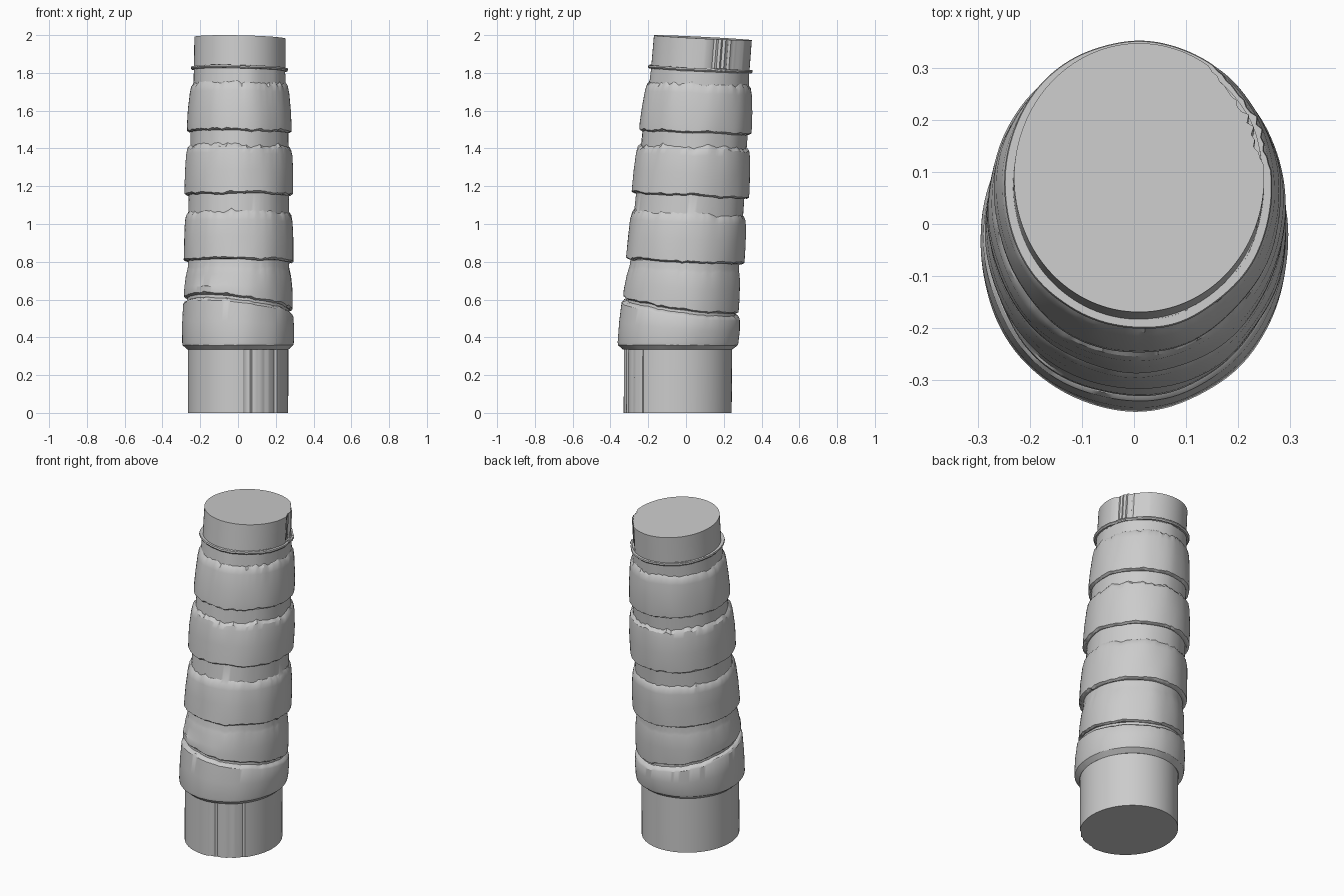
import bpy, bmesh, math
from mathutils import Vector, noise

if "Cube" in bpy.data.objects:
    bpy.data.objects.remove(bpy.data.objects["Cube"], do_unlink=True)

GREY = (0.6, 0.6, 0.6, 1)
grey = bpy.data.materials.new("plain grey")
grey.use_nodes = True
grey.diffuse_color = GREY
grey.node_tree.nodes["Principled BSDF"].inputs["Base Color"].default_value = GREY

SEGMENTS = 128
OVAL = 1.075       # depth of the cross-section relative to its width
BASE_TOP = 0.34


def axis(z):
    """Centre line: upright through the base, then leaning back."""
    rise = max(0, z - BASE_TOP)
    return 0.006 * rise, -0.044 + 0.081 * rise


def wobble(angle, z, frequency):
    return noise.noise(Vector((math.cos(angle) * frequency,
                               math.sin(angle) * frequency, z * 4)))


def loft(name, rings, dents=None, uneven=0.0):
    """Closed skin through rings of (height, radius, tilt_x, tilt_y, raggedness)."""
    bm = bmesh.new()
    loops = []
    for z, radius, tilt_x, tilt_y, ragged in rings:
        cx, cy = axis(z)
        loop = []
        for i in range(SEGMENTS):
            a = math.tau * i / SEGMENTS
            r = radius + uneven * wobble(a, z, 2)
            if dents:
                start, end, depth = dents
                if start < math.degrees(a) < end:
                    r -= depth * (0.5 + wobble(a, 0, 14))
            x, y = r * math.cos(a), r * OVAL * math.sin(a)
            jag = ragged * (wobble(a, z, 3) + wobble(a, z, 11))
            loop.append(bm.verts.new((cx + x, cy + y, z + tilt_x * x + tilt_y * y + jag)))
        loops.append(loop)
    for low, high in zip(loops, loops[1:]):
        for i in range(SEGMENTS):
            j = (i + 1) % SEGMENTS
            bm.faces.new((low[i], low[j], high[j], high[i]))
    bm.faces.new(loops[0][::-1])
    bm.faces.new(loops[-1])
    mesh = bpy.data.meshes.new(name)
    bm.to_mesh(mesh)
    bm.free()
    mesh.materials.append(grey)
    obj = bpy.data.objects.new(name, mesh)
    bpy.context.collection.objects.link(obj)
    bpy.ops.object.select_all(action='DESELECT')
    obj.select_set(True)
    bpy.context.view_layer.objects.active = obj
    bpy.ops.object.shade_smooth_by_angle(angle=math.radians(32))
    return obj


def sleeve(name, bottom, top, neck_end, r_bottom, r_top, r_neck, low_tilt, high_tilt):
    """Flared sleeve with an overhanging hem, a ragged shoulder and a narrow neck."""
    middle = (bottom + top) / 2
    loft(name, [
        (bottom, r_bottom - 0.012, *low_tilt, 0.008),
        (bottom + 0.008, r_bottom, *low_tilt, 0.008),
        (bottom + 0.04, r_bottom, *low_tilt, 0.004),
        (middle, (r_bottom + r_top) / 2 + 0.003, *high_tilt, 0),
        (top - 0.03, r_top + 0.002, *high_tilt, 0.004),
        (top, r_top - 0.004, *high_tilt, 0.012),
        (top + 0.016, r_neck, *high_tilt, 0.014),
        (neck_end, r_neck - 0.002, *high_tilt, 0),
    ], uneven=0.006)


# Plain stub at the bottom, fluted on one side of the front
loft("base_stub", [(0, 0.266, 0, 0, 0), (BASE_TOP + 0.02, 0.266, 0, 0, 0)],
     dents=(278, 318, 0.01))

# Slanted collar over the stub
SLANT = (-0.11, -0.14)
loft("lower_collar", [
    (0.335, 0.268, 0, 0, 0),
    (0.358, 0.294, 0, 0, 0.002),
    (0.372, 0.297, 0, 0, 0.003),
    (0.46, 0.297, -0.05, -0.07, 0),
    (0.542, 0.291, *SLANT, 0.003),
    (0.552, 0.284, *SLANT, 0.005),
    (0.56, 0.268, *SLANT, 0.005),
    (0.62, 0.266, *SLANT, 0),
], uneven=0.004)

# Four stacked sleeves
LEVEL = (-0.01, -0.045)
sleeve("sleeve_first", 0.575, 0.75, 0.84, 0.284, 0.276, 0.269, SLANT, LEVEL)
sleeve("sleeve_second", 0.802, 1.04, 1.18, 0.292, 0.283, 0.267, LEVEL, LEVEL)
sleeve("sleeve_third", 1.15, 1.395, 1.52, 0.288, 0.279, 0.260, LEVEL, LEVEL)
sleeve("sleeve_fourth", 1.485, 1.725, 1.83, 0.276, 0.260, 0.244, LEVEL, LEVEL)

# Thin rim under the cap
TOP_TILT = (-0.02, -0.05)
loft("upper_rim", [
    (1.812, 0.252, *TOP_TILT, 0.003),
    (1.82, 0.259, *TOP_TILT, 0.003),
    (1.828, 0.257, *TOP_TILT, 0.003),
], dents=(8, 56, 0.01), uneven=0.004)

# Cap, notched at the back on its left
loft("top_cap", [(1.81, 0.242, *TOP_TILT, 0), (1.986, 0.241, *TOP_TILT, 0)],
     dents=(8, 56, 0.014))
